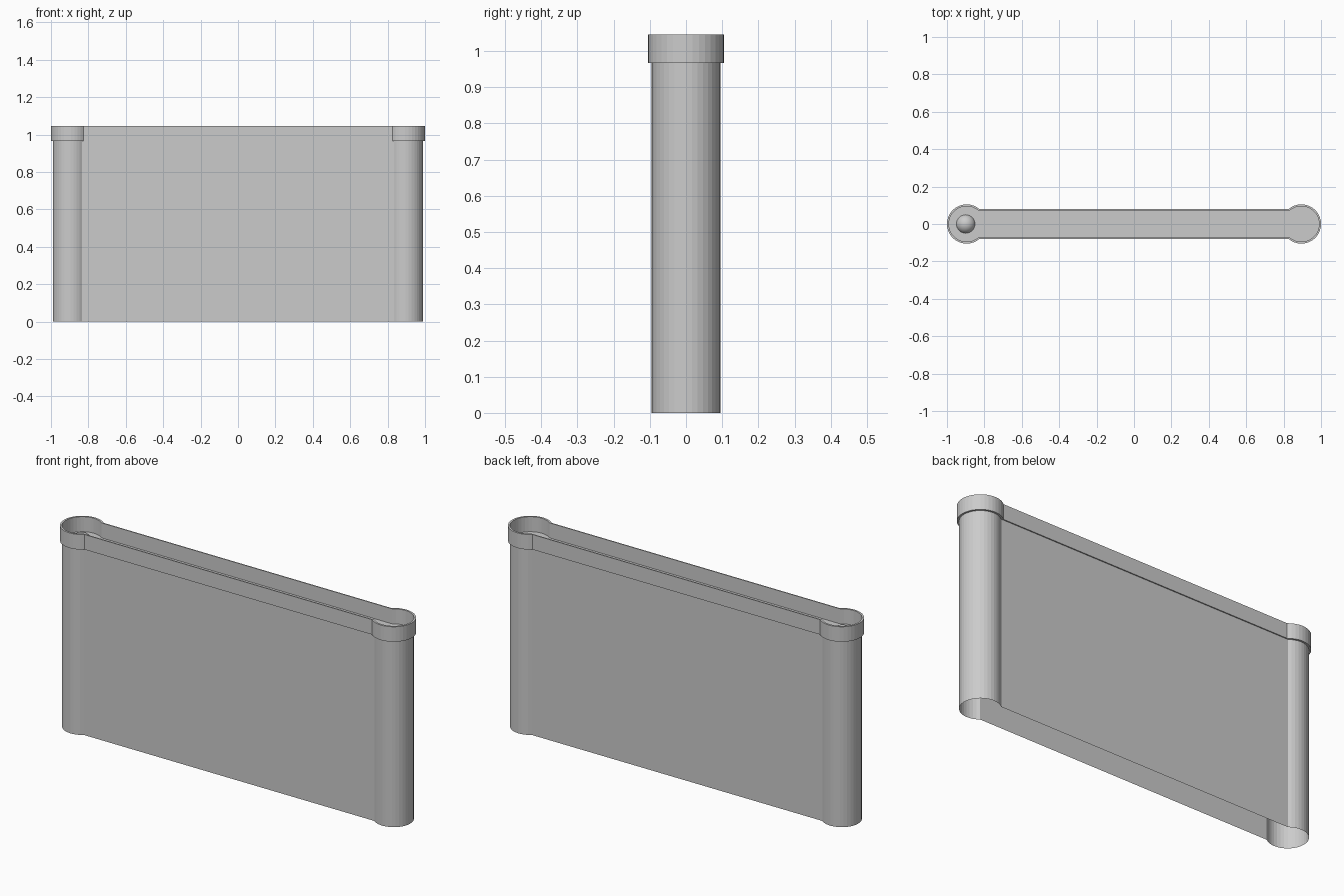
import bpy, bmesh, math

if "Cube" in bpy.data.objects:
    bpy.data.objects.remove(bpy.data.objects["Cube"])

TOWER_X = 0.895          # tower centre
LEDGE, TOP = 0.967, 1.045


def outline(r, half, n=26):
    """Dog-bone plan: two round towers joined by a straight wall."""
    a = math.asin(half / r)
    start, end = -(math.pi - a), math.pi - a
    arc = [(r * math.cos(start + (end - start) * i / n),
            r * math.sin(start + (end - start) * i / n)) for i in range(n + 1)]
    return [(TOWER_X + x, y) for x, y in arc] + [(-TOWER_X - x, -y) for x, y in arc]


def loft(name, rings, cap=False, closed=False):
    """Skin stacked (outline, z) rings; optionally cap the last one."""
    bm = bmesh.new()
    loops = [[bm.verts.new((x, y, z)) for x, y in pts] for pts, z in rings]
    pairs = list(zip(loops, loops[1:]))
    if closed:
        pairs.append((loops[-1], loops[0]))
    for low, high in pairs:
        for i in range(len(low)):
            j = (i + 1) % len(low)
            bm.faces.new((low[i], low[j], high[j], high[i]))
    if cap:
        bm.faces.new(loops[-1])
    mesh = bpy.data.meshes.new(name)
    bm.to_mesh(mesh)
    bm.free()
    obj = bpy.data.objects.new(name, mesh)
    bpy.context.collection.objects.link(obj)
    return obj


inner = outline(0.095, 0.0735)
outer = outline(0.105, 0.079)

# Hollow wall with towers, open below, walkway on top
loft("wall_and_walkway", [(inner, 0), (inner, LEDGE)], cap=True)

# Overhanging parapet ring
loft("parapet", [(inner, LEDGE), (outer, LEDGE), (outer, TOP), (inner, TOP)], closed=True)

# Low round knob on the left tower's floor
bpy.ops.mesh.primitive_uv_sphere_add(segments=32, ring_count=16, radius=0.052,
                                     location=(-0.9, 0, LEDGE - 0.015))
knob = bpy.context.object
knob.name = "tower_knob"
bpy.ops.object.shade_smooth()
